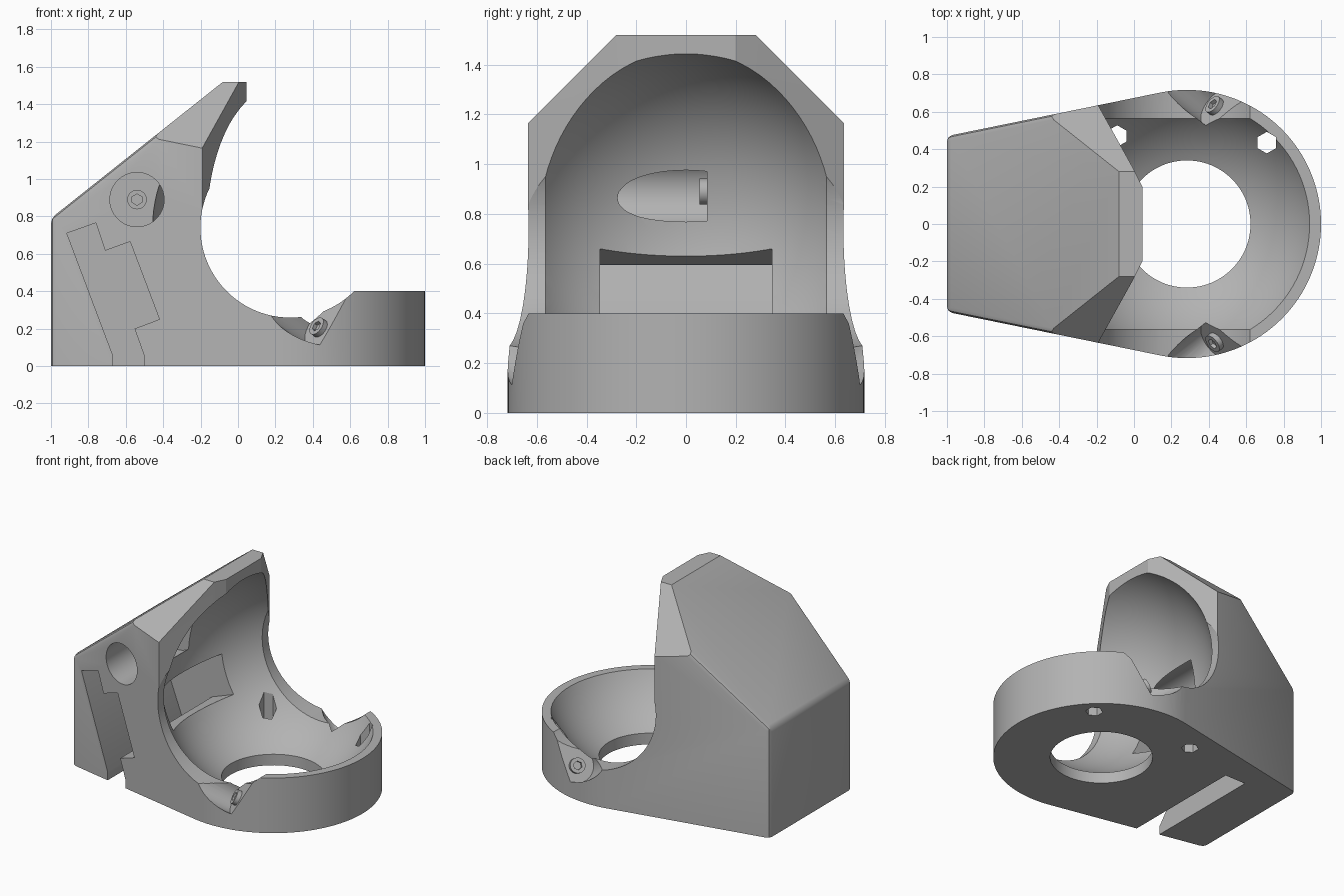
import bpy, bmesh, math
from mathutils import Vector, Matrix

if "Cube" in bpy.data.objects:
    bpy.data.objects.remove(bpy.data.objects["Cube"], do_unlink=True)

grey = bpy.data.materials.new("plain_grey")
grey.use_nodes = True
grey.diffuse_color = (0.45, 0.45, 0.45, 1)
grey.node_tree.nodes["Principled BSDF"].inputs["Base Color"].default_value = (0.45, 0.45, 0.45, 1)

CENTRE = Vector((0.28, 0, 0.74))   # centre of the ball cavity


def finish(bm, name):
    bmesh.ops.recalc_face_normals(bm, faces=bm.faces)
    mesh = bpy.data.meshes.new(name)
    bm.to_mesh(mesh)
    bm.free()
    mesh.materials.append(grey)
    obj = bpy.data.objects.new(name, mesh)
    bpy.context.collection.objects.link(obj)
    return obj


def extrude(bm, points, vector):
    face = bm.faces.new([bm.verts.new(p) for p in points])
    new = bmesh.ops.extrude_face_region(bm, geom=[face])["geom"]
    bmesh.ops.translate(bm, vec=vector, verts=[v for v in new if isinstance(v, bmesh.types.BMVert)])


def plan_prism(name, outline, z0, z1):
    bm = bmesh.new()
    extrude(bm, [(x, y, z0) for x, y in outline], (0, 0, z1 - z0))
    return finish(bm, name)


def side_prism(name, outline, y0, y1):
    bm = bmesh.new()
    extrude(bm, [(x, y0, z) for x, z in outline], (0, y1 - y0, 0))
    return finish(bm, name)


def rod(name, start, end, radius, sides=64):
    start, end = Vector(start), Vector(end)
    axis = end - start
    place = Matrix.Translation((start + end) / 2) @ axis.to_track_quat('Z', 'Y').to_matrix().to_4x4()
    bm = bmesh.new()
    bmesh.ops.create_cone(bm, cap_ends=True, segments=sides, radius1=radius,
                          radius2=radius, depth=axis.length, matrix=place)
    return finish(bm, name)


def cut(target, cutter):
    cutter.hide_render = True
    mod = target.modifiers.new("cut", 'BOOLEAN')
    mod.operation, mod.solver, mod.object = 'DIFFERENCE', 'EXACT', cutter
    bpy.context.view_layer.objects.active = target
    bpy.ops.object.modifier_apply(modifier=mod.name)
    bpy.data.objects.remove(cutter, do_unlink=True)


def smooth(obj):
    bpy.ops.object.select_all(action='DESELECT')
    obj.select_set(True)
    bpy.context.view_layer.objects.active = obj
    bpy.ops.object.shade_smooth_by_angle(angle=math.radians(25))


def screw(name, base, axis):
    base, axis = Vector(base), Vector(axis).normalized()
    head = rod(name, base - axis * 0.01, base + axis * 0.03, 0.052, 32)
    cut(head, rod("hex_socket", base + axis * 0.008, base + axis * 0.1, 0.03, 6))
    smooth(head)


# Solid block: round front, tapered sides
bm = bmesh.new()
radius, swing, steps = 0.717, math.radians(101), 72
outline = [(-1, -0.47, 0)]
for i in range(steps + 1):
    a = -swing + 2 * swing * i / steps
    outline.append((0.283 + radius * math.cos(a), radius * math.sin(a), 0))
outline.append((-1, 0.47, 0))
extrude(bm, outline, (0, 0, 1.52))

# Sloping back and the two roof chamfers
for point, normal in [((-1, 0, 0.79), (-0.73, 0, 0.92)),
                      ((0, 0.63, 1.17), (0, 1, 1)),
                      ((0, -0.63, 1.17), (0, -1, 1))]:
    geom = bm.verts[:] + bm.edges[:] + bm.faces[:]
    bmesh.ops.bisect_plane(bm, geom=geom, plane_co=point, plane_no=normal, clear_outer=True)
    bmesh.ops.holes_fill(bm, edges=[e for e in bm.edges if e.is_boundary], sides=0)
bmesh.ops.recalc_face_normals(bm, faces=bm.faces)
rear = [e for e in bm.edges if min(v.co.x for v in e.verts) < -0.98
        and max(v.co.z for v in e.verts) > 0.1]
bmesh.ops.bevel(bm, geom=rear, offset=0.028, segments=2, profile=0.5, affect='EDGES')
body = finish(bm, "holder_body")

# Open front: hood edge above, low rim ahead
hood = [(0.045, -0.2), (0.0, -0.29), (-0.19, -0.632), (-0.19, -1.2), (1.5, -1.2)]
hood += [(x, -y) for x, y in reversed(hood)]
cut(body, plan_prism("hood_cutter", hood, 0.745, 2))
cut(body, plan_prism("rim_cutter", [(0.3, -1), (1.5, -1), (1.5, 1), (0.3, 1)], 0.4, 0.9))

# Ball cavity, side openings and bottom hole
bm = bmesh.new()
bmesh.ops.create_uvsphere(bm, u_segments=96, v_segments=48, radius=0.742,
                          matrix=Matrix.Translation(CENTRE))
cut(body, finish(bm, "ball_cutter"))
cut(body, rod("side_cutter", CENTRE - Vector((0, 1, 0)), CENTRE + Vector((0, 1, 0)), 0.481, 96))
cut(body, rod("bottom_cutter", (0.283, 0, -0.2), (0.283, 0, 0.4), 0.34, 96))

# Slanted screw pockets on both sides, each with a screw
for side, label in ((-1, "right"), (1, "left")):
    normal = Vector((-0.69, 0.54 * side, 0.48)).normalized()
    up = Vector((0.17, -0.07 * side, 0.32)).normalized()
    across = normal.cross(up)
    seat = Vector((0.44, 0.625 * side, 0.2))
    bm = bmesh.new()
    for lift in (0, 0.32):
        for depth in (0, 0.6):
            for i in range(32):
                a = math.tau * i / 32
                bm.verts.new(seat + normal * depth + up * (lift + 0.115 * math.sin(a))
                             + across * 0.115 * math.cos(a))
    bmesh.ops.convex_hull(bm, input=bm.verts)
    bmesh.ops.delete(bm, geom=[v for v in bm.verts if not v.link_faces], context='VERTS')
    cut(body, finish(bm, "pocket_cutter"))
    screw(label + "_screw", seat, normal)

# Stepped board slot, open at the front and the base, with a window to the cavity
slot = [(-0.915, 0.71), (-0.76, 0.765), (-0.71, 0.617), (-0.577, 0.665), (-0.42, 0.25),
        (-0.553, 0.2), (-0.503, 0.06), (-0.503, -0.1), (-0.67, -0.1), (-0.67, 0.06)]
cut(body, side_prism("slot_cutter", slot, -1, 0.347))
window = [(-0.57, 0.588), (-0.2, 0.722), (-0.1, 0.455), (-0.47, 0.32)]
cut(body, side_prism("window_cutter", window, -0.345, 0.345))

# Deep bore in the front wall with its screw
cut(body, rod("bore_cutter", (-0.54, -1, 0.89), (-0.54, 0.085, 0.89), 0.145))
screw("bore_screw", (-0.54, 0.085, 0.89), (0, -1, 0))

# Hexagonal holes through the base
for x, y in ((0.71, 0.435), (-0.09, 0.47)):
    cut(body, rod("hex_cutter", (x, y, -0.2), (x, y, 0.6), 0.058, 6))

smooth(body)
